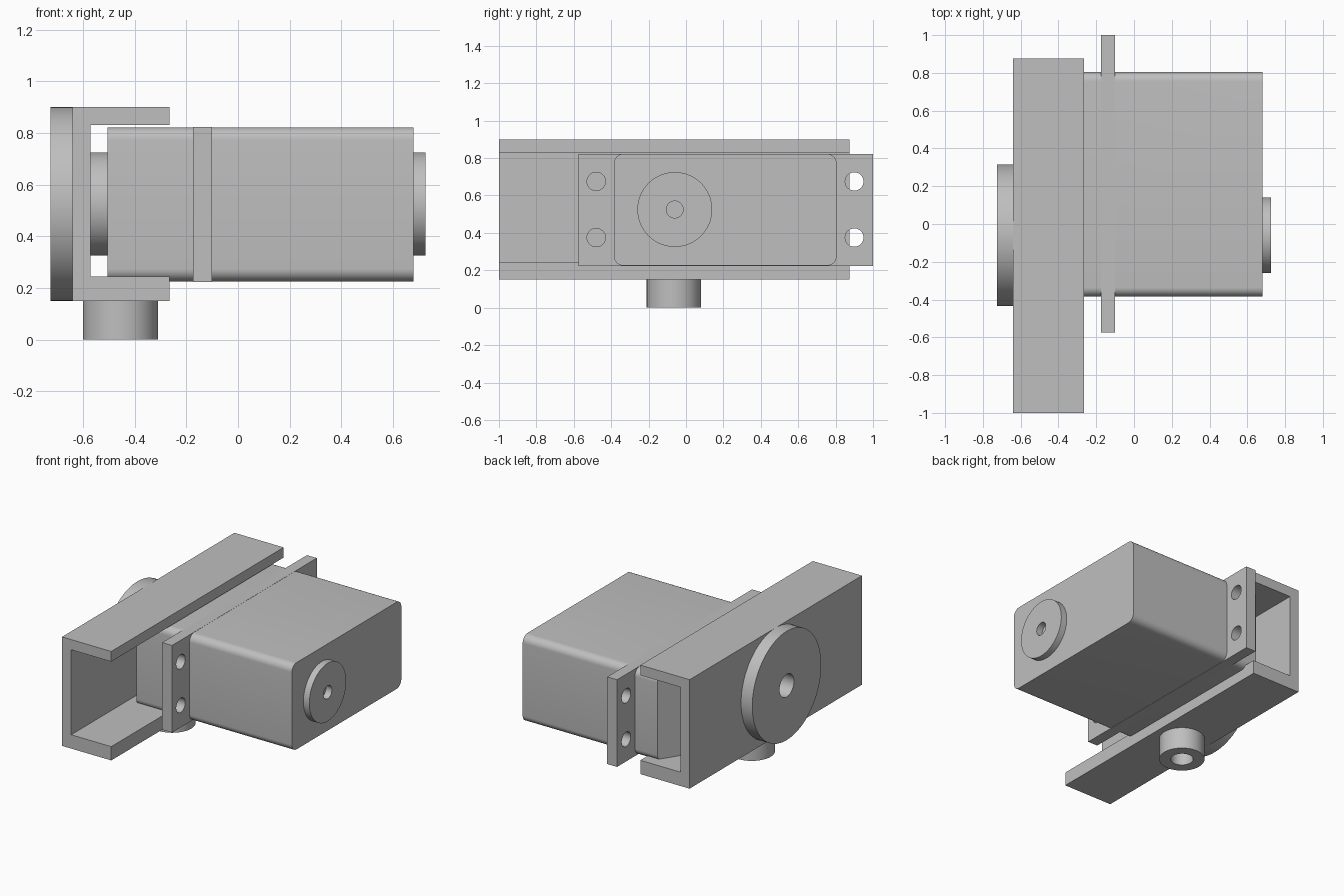
import bpy, bmesh, math
from mathutils import Matrix, Vector

cube = bpy.data.objects.get("Cube")
if cube:
    bpy.data.objects.remove(cube, do_unlink=True)

grey = bpy.data.materials.new("plain grey")
grey.use_nodes = True
colour = (0.52, 0.52, 0.52, 1)
grey.diffuse_color = colour
grey.node_tree.nodes["Principled BSDF"].inputs["Base Color"].default_value = colour

AXIS_Y, AXIS_Z = -0.06, 0.525   # output axis shared by horns and wheel


def finish(name, bm):
    bmesh.ops.recalc_face_normals(bm, faces=bm.faces)
    mesh = bpy.data.meshes.new(name)
    bm.to_mesh(mesh)
    bm.free()
    mesh.materials.append(grey)
    obj = bpy.data.objects.new(name, mesh)
    bpy.context.collection.objects.link(obj)
    return obj


def prism(name, points, offset):
    """Extrude a flat outline along an offset."""
    bm = bmesh.new()
    face = bm.faces.new([bm.verts.new(p) for p in points])
    ext = bmesh.ops.extrude_face_region(bm, geom=[face])
    moved = [v for v in ext["geom"] if isinstance(v, bmesh.types.BMVert)]
    bmesh.ops.translate(bm, verts=moved, vec=offset)
    return finish(name, bm)


def cylinder(name, start, end, radius):
    a, b = Vector(start), Vector(end)
    turn = (b - a).to_track_quat('Z', 'Y').to_matrix().to_4x4()
    bm = bmesh.new()
    bmesh.ops.create_cone(bm, cap_ends=True, segments=64, radius1=radius,
                          radius2=radius, depth=(b - a).length,
                          matrix=Matrix.Translation((a + b) / 2) @ turn)
    return finish(name, bm)


def drill(obj, start, end, radius):
    cutter = cylinder(obj.name + "_hole_cutter", start, end, radius)
    cutter.hide_render = True
    cutter.hide_set(True)
    mod = obj.modifiers.new("hole", 'BOOLEAN')
    mod.operation = 'DIFFERENCE'
    mod.solver = 'EXACT'
    mod.object = cutter
    return cutter


def bake(objects):
    """Apply modifiers, remove cutters, and smooth the round surfaces."""
    bpy.context.view_layer.update()
    graph = bpy.context.evaluated_depsgraph_get()
    meshes = [bpy.data.meshes.new_from_object(o.evaluated_get(graph)) for o in objects]
    for obj, mesh in zip(objects, meshes):
        obj.modifiers.clear()
        obj.data = mesh
    for cutter in cutters:
        bpy.data.objects.remove(cutter, do_unlink=True)
    bpy.ops.object.select_all(action='DESELECT')
    for obj in objects:
        obj.select_set(True)
    bpy.context.view_layer.objects.active = objects[0]
    bpy.ops.object.shade_smooth_by_angle(angle=math.radians(30))


cutters = []

# C-shaped bracket
outline = [(-0.64, 0.15), (-0.265, 0.15), (-0.265, 0.245), (-0.57, 0.245),
           (-0.57, 0.83), (-0.265, 0.83), (-0.265, 0.9), (-0.64, 0.9)]
bracket = prism("bracket", [(x, -1, z) for x, z in outline], (0, 1.875, 0))

# Motor body: rear corner cut at the bracket end, long edges rounded
bm = bmesh.new()
sides = [(-0.385, 0.225), (0.805, 0.225), (0.805, 0.822), (-0.385, 0.822)]
face = bm.faces.new([bm.verts.new((-0.505, y, z)) for y, z in sides])
ext = bmesh.ops.extrude_face_region(bm, geom=[face])
bmesh.ops.translate(bm, vec=(1.185, 0, 0),
                    verts=[v for v in ext["geom"] if isinstance(v, bmesh.types.BMVert)])
long_edges = [e for e in bm.edges if abs(e.verts[0].co.x - e.verts[1].co.x) > 1]
bmesh.ops.bevel(bm, geom=long_edges, offset=0.05, segments=8, profile=0.5,
                affect='EDGES')
slant = Vector((-0.25, 0.16, 0))
cut = bmesh.ops.bisect_plane(bm, geom=bm.verts[:] + bm.edges[:] + bm.faces[:],
                             plane_co=(-0.345, 0.805, 0), plane_no=slant,
                             clear_outer=True)
rim = [e for e in cut["geom_cut"] if isinstance(e, bmesh.types.BMEdge)]
bmesh.ops.holes_fill(bm, edges=rim)
body = finish("motor_body", bm)

# Mounting plate with four screw holes
plate = prism("mounting_plate",
              [(-0.175, y, z) for y, z in
               [(-0.575, 0.223), (1.0, 0.223), (1.0, 0.823), (-0.575, 0.823)]],
              (0.075, 0, 0))
for y in (-0.48, 0.9):
    for z in (0.375, 0.675):
        cutters.append(drill(plate, (-0.3, y, z), (0.1, y, z), 0.049))

# Horns on both ends of the output axis, and the wheel outside the bracket
axis = lambda x: (x, AXIS_Y, AXIS_Z)
inner_horn = cylinder("inner_horn", axis(-0.57), axis(-0.5), 0.2)
outer_horn = cylinder("outer_horn", axis(0.67), axis(0.725), 0.2)
wheel = cylinder("wheel", axis(-0.725), axis(-0.64), 0.375)
cutters.append(drill(outer_horn, axis(0.68), axis(0.8), 0.045))
for part in (wheel, bracket):
    cutters.append(drill(part, axis(-0.8), axis(-0.569), 0.078))

# Pivot boss below the bracket
boss_at = lambda z: (-0.455, -0.065, z)
boss = cylinder("pivot_boss", boss_at(0), boss_at(0.15), 0.145)
for part in (boss, bracket):
    cutters.append(drill(part, boss_at(-0.1), boss_at(0.22), 0.072))

bake([bracket, body, plate, inner_horn, outer_horn, wheel, boss])
